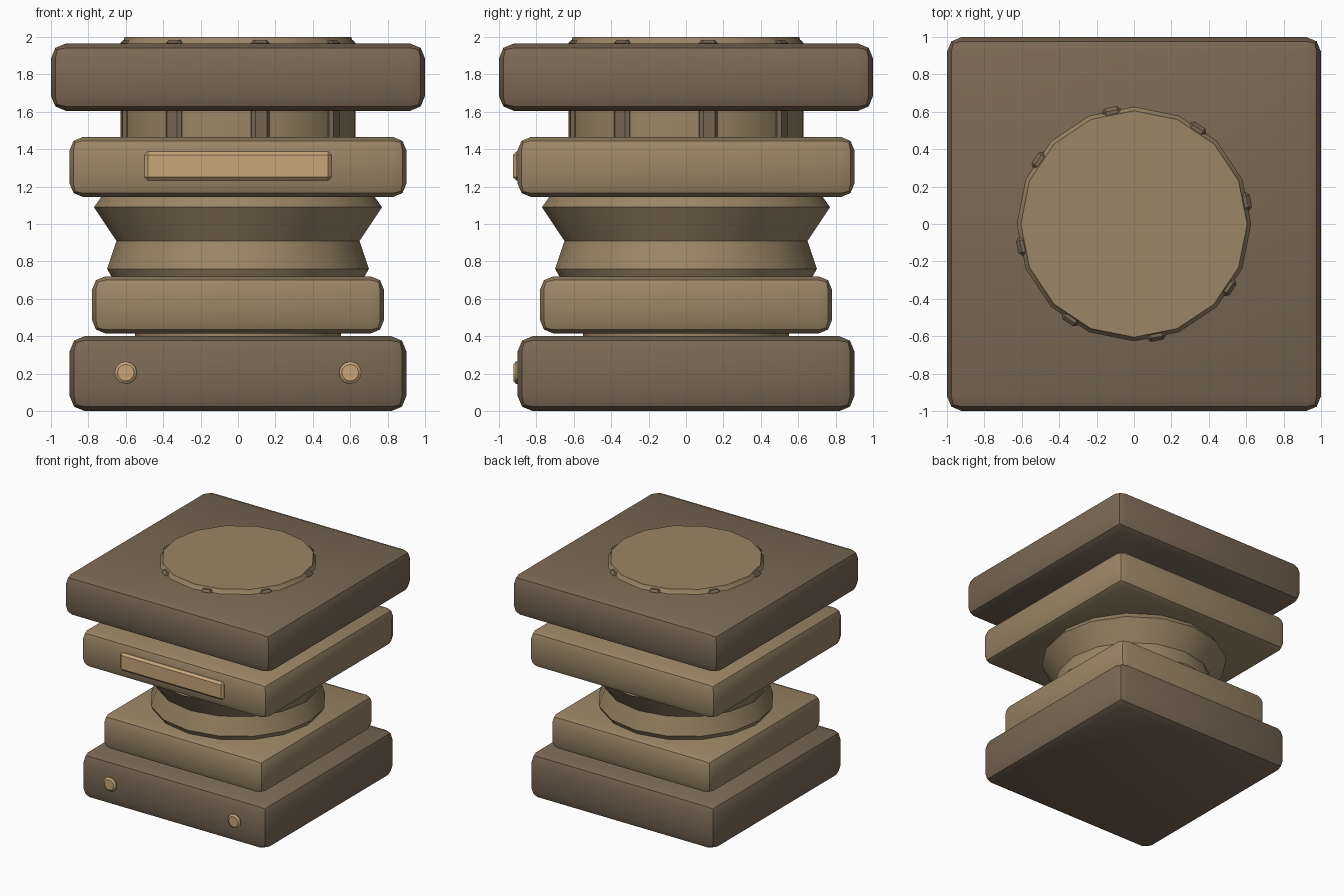
import bpy, bmesh
from math import sin, cos, pi, radians
from mathutils import Matrix

if "Cube" in bpy.data.objects:
    bpy.data.objects.remove(bpy.data.objects["Cube"])


def material(name, rgb):
    m = bpy.data.materials.new(name)
    m.diffuse_color = (*rgb, 1)
    m.use_nodes = True
    m.node_tree.nodes["Principled BSDF"].inputs["Base Color"].default_value = m.diffuse_color
    return m


DARK = material("dark_stone", (0.20, 0.14, 0.09))
MID = material("mid_stone", (0.33, 0.235, 0.135))
LIGHT = material("light_trim", (0.57, 0.38, 0.19))


def finish(name, bm, mat):
    bmesh.ops.recalc_face_normals(bm, faces=bm.faces)
    mesh = bpy.data.meshes.new(name)
    bm.to_mesh(mesh)
    bm.free()
    mesh.materials.append(mat)
    ob = bpy.data.objects.new(name, mesh)
    bpy.context.collection.objects.link(ob)
    bpy.ops.object.select_all(action='DESELECT')
    ob.select_set(True)
    bpy.context.view_layer.objects.active = ob
    bpy.ops.object.shade_smooth_by_angle(angle=radians(30))
    return ob


def box(name, size, loc, bevel, segments, mat, turn=0.0):
    bm = bmesh.new()
    bmesh.ops.create_cube(bm, size=1)
    bmesh.ops.scale(bm, vec=size, verts=bm.verts)
    bmesh.ops.bevel(bm, geom=bm.edges[:], offset=bevel, segments=segments,
                    profile=0.5, affect='EDGES')
    bm.transform(Matrix.Rotation(turn, 4, 'Z') @ Matrix.Translation(loc))
    return finish(name, bm, mat)


def lathe(name, profile, sides, mat, place=Matrix()):
    bm = bmesh.new()
    rings = [[bm.verts.new((r * cos(2 * pi * i / sides), r * sin(2 * pi * i / sides), z))
              for i in range(sides)] for r, z in profile]
    for a, b in zip(rings, rings[1:]):
        for i in range(sides):
            j = (i + 1) % sides
            bm.faces.new((a[i], a[j], b[j], b[i]))
    bm.faces.new(rings[0][::-1])
    bm.faces.new(rings[-1])
    bm.transform(place)
    return finish(name, bm, mat)


# Square slabs: half width, bottom, top
for name, half, z0, z1, bevel, mat in (
        ("base_slab", 0.90, 0.00, 0.40, 0.08, DARK),
        ("lower_slab", 0.78, 0.415, 0.72, 0.07, MID),
        ("collar_slab", 0.90, 1.145, 1.465, 0.07, MID),
        ("top_slab", 1.00, 1.605, 1.965, 0.08, DARK)):
    box(name, (2 * half, 2 * half, z1 - z0), (0, 0, (z0 + z1) / 2), bevel, 2, mat)

# Turned core running through the slabs
lathe("core_column", [(0.55, 0.02), (0.55, 0.66), (0.66, 0.69), (0.70, 0.76), (0.65, 0.91),
                      (0.77, 1.09), (0.72, 1.16), (0.625, 1.2), (0.625, 1.965),
                      (0.61, 1.985), (0.605, 2.0)], 16, MID)

# Ribs around the neck
for k in range(8):
    box(f"neck_rib_{k}", (0.06, 0.10, 0.6), (0.605, 0, 1.685), 0.018, 1, DARK,
        radians(11.25 + 45 * k))

# Front plaque and studs
box("front_plaque", (1.0, 0.06, 0.155), (0, -0.895, 1.31), 0.018, 1, LIGHT)
for side, x in (("left", -0.6), ("right", 0.6)):
    lathe(f"{side}_stud", [(0.06, 0), (0.06, 0.06), (0.045, 0.072)], 12, LIGHT,
          Matrix.Translation((x, -0.85, 0.205)) @ Matrix.Rotation(pi / 2, 4, 'X'))
